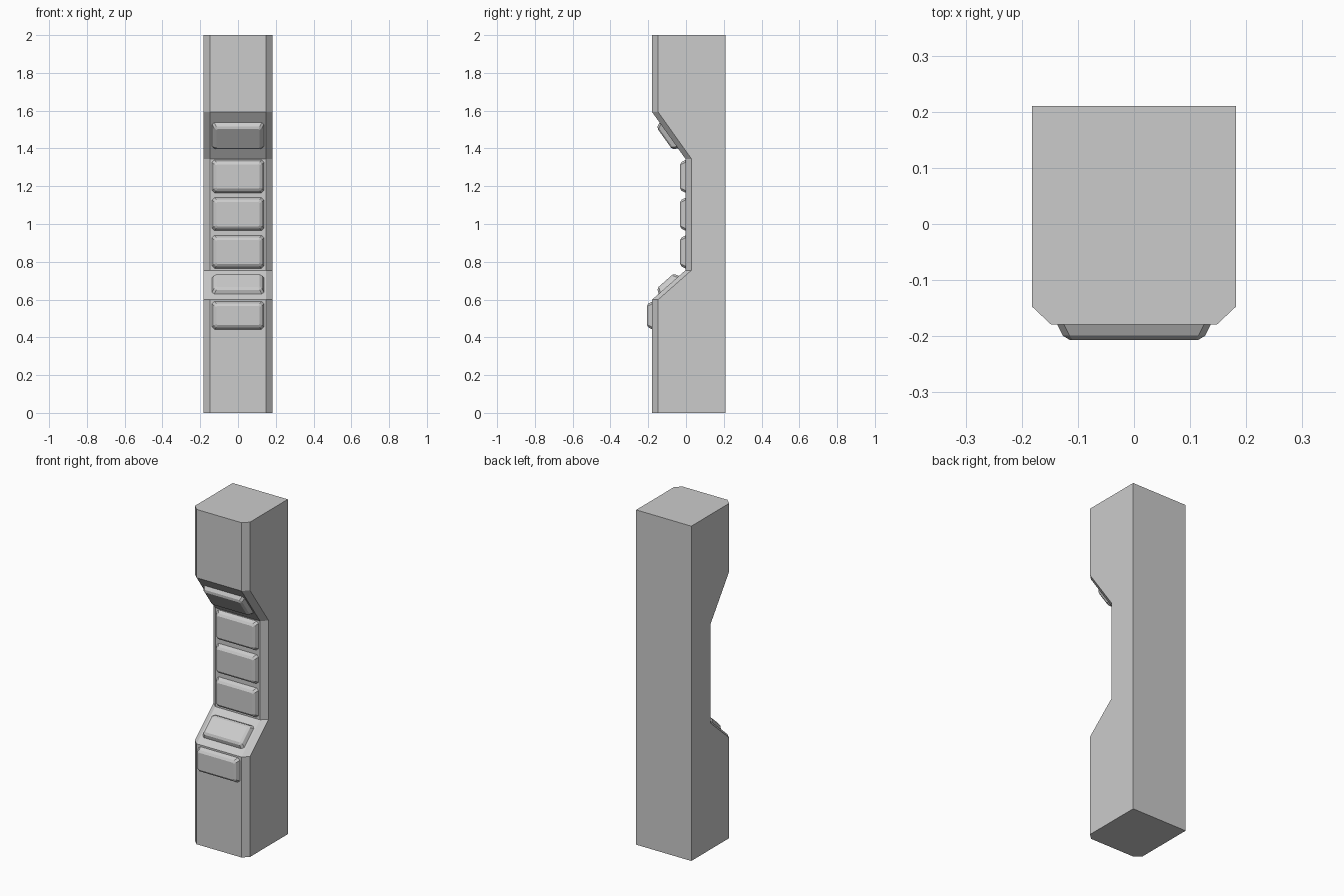
import bpy, bmesh
from mathutils import Vector

if "Cube" in bpy.data.objects:
    bpy.data.objects.remove(bpy.data.objects["Cube"])

FRONT, INNER, BACK, HALF, CHAMFER = -0.179, -0.003, 0.21, 0.182, 0.032
# (front depth y, height z) outline of the pillar's front
PROFILE = [(FRONT, 0), (FRONT, 0.6), (INNER, 0.755), (INNER, 1.345), (FRONT, 1.592), (FRONT, 2)]


def loft(name, rings):
    """Closed skin through equal-sized rings of points, capped at both ends."""
    bm = bmesh.new()
    loops = [[bm.verts.new(p) for p in ring] for ring in rings]
    n = len(loops[0])
    for a, b in zip(loops, loops[1:]):
        for i in range(n):
            j = (i + 1) % n
            bm.faces.new((a[i], a[j], b[j], b[i]))
    bm.faces.new(loops[0][::-1])
    bm.faces.new(loops[-1])
    bmesh.ops.recalc_face_normals(bm, faces=bm.faces)
    mesh = bpy.data.meshes.new(name)
    bm.to_mesh(mesh)
    bm.free()
    obj = bpy.data.objects.new(name, mesh)
    bpy.context.collection.objects.link(obj)
    return obj


def section(y, z):
    """Pillar cross-section with chamfered front corners."""
    inner = HALF - 0.034
    return [(-HALF, BACK, z), (-HALF, y + CHAMFER, z), (-inner, y, z),
            (inner, y, z), (HALF, y + CHAMFER, z), (HALF, BACK, z)]


def panel(name, start, end, centre, length):
    """Raised pad with bevelled rim, lying on the profile segment start-end."""
    up = Vector((0, end[0] - start[0], end[1] - start[1])).normalized()
    side = Vector((1, 0, 0))
    out = side.cross(up)            # points towards the front
    origin = Vector((0, *centre))
    rings = []
    for inset, height, cut in [(0, -0.008, 0.012), (0, 0, 0.012),
                               (0.010, 0.020, 0.012), (0.023, 0.028, 0.005)]:
        w, h = 0.137 - inset, length / 2 - inset
        outline = [(w, h - cut), (w - cut, h), (cut - w, h), (-w, h - cut),
                   (-w, cut - h), (cut - w, -h), (w - cut, -h), (w, cut - h)]
        rings.append([origin + side * x + up * v + out * height for x, v in outline])
    loft(name, rings)


# Pillar body
loft("pillar_body", [section(y, z) for y, z in PROFILE])

# Lowest pad on the base front
panel("base_panel", PROFILE[0], PROFILE[1], (FRONT, 0.516), 0.147)

# Three pads in the recess
for i, z in enumerate((0.852, 1.052, 1.252)):
    panel(f"recess_panel_{i + 1}", PROFILE[2], PROFILE[3], (INNER, z), 0.174)

# Pads centred on the two slopes
for name, k, length in (("lower_slope_panel", 1, 0.144), ("upper_slope_panel", 3, 0.168)):
    a, b = PROFILE[k], PROFILE[k + 1]
    panel(name, a, b, ((a[0] + b[0]) / 2, (a[1] + b[1]) / 2), length)
